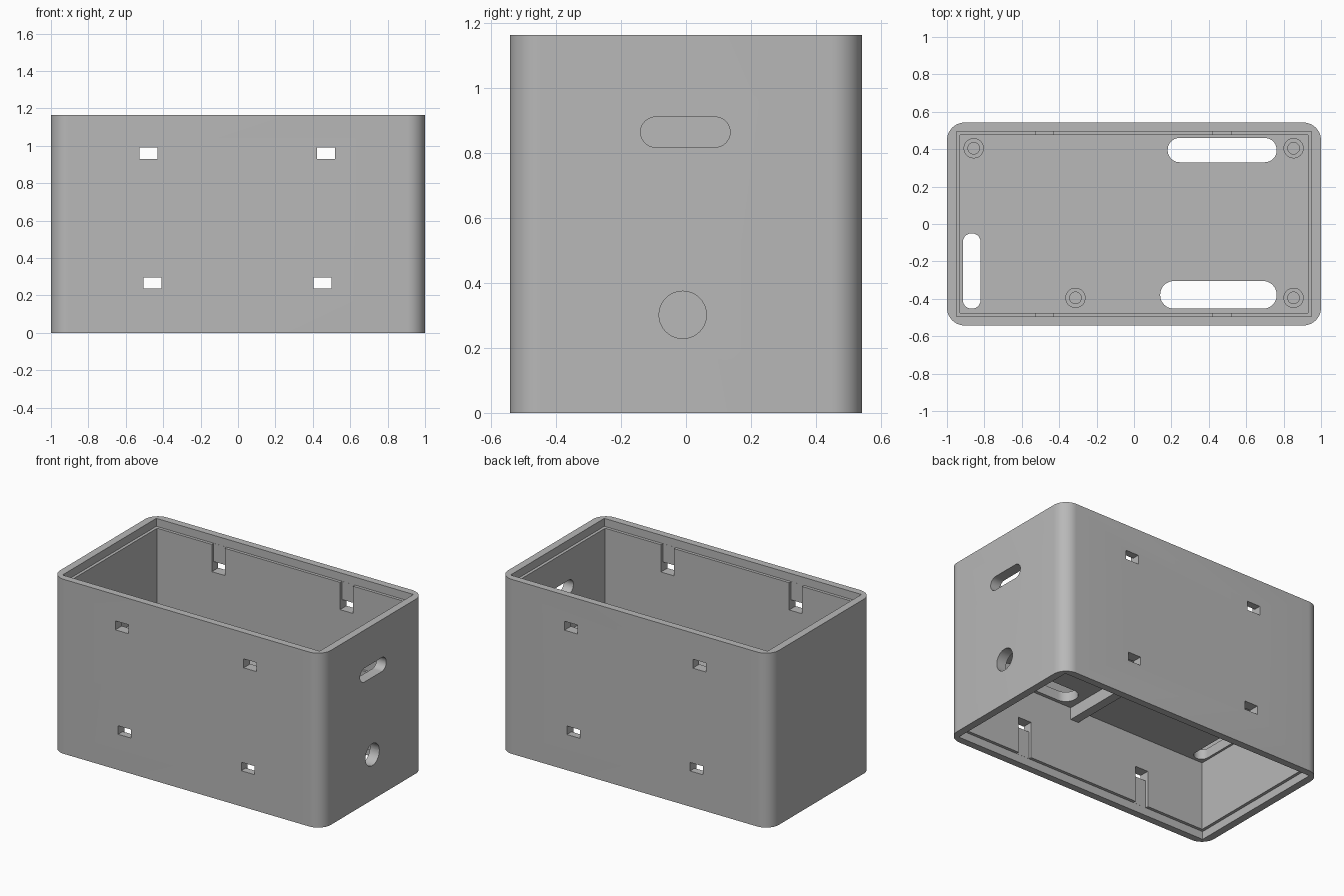
import bpy
import bmesh
from math import cos, sin, pi

cube = bpy.data.objects.get("Cube")
if cube:
    bpy.data.objects.remove(cube, do_unlink=True)

L, W, H = 2.0, 1.085, 1.165          # outer size
IX, IY = 0.93, 0.475                 # half size of the cavities
LIP = 0.02                           # step of the lid recess
LIP_H = 0.053                        # depth of the lid recess
FLOOR_LOW, FLOOR_TOP = 0.51, 0.575   # middle floor

grey = bpy.data.materials.new("matte grey")
grey.use_nodes = True
grey.diffuse_color = (0.48, 0.48, 0.48, 1)
grey.node_tree.nodes["Principled BSDF"].inputs["Base Color"].default_value = grey.diffuse_color


def prism(name, axis, u, v, d, r=0.0, steps=10):
    """Rounded rectangle spanning u and v, extruded over d along the axis."""
    place = {"x": lambda a, b, c: (c, a, b),
             "y": lambda a, b, c: (a, c, b),
             "z": lambda a, b, c: (a, b, c)}[axis]
    pts = []
    corners = ((u[1] - r, v[1] - r), (u[0] + r, v[1] - r),
               (u[0] + r, v[0] + r), (u[1] - r, v[0] + r))
    for i, (cu, cv) in enumerate(corners):
        for k in range(steps + 1 if r else 1):
            a = (i + k / steps) * pi / 2
            pts.append((cu + r * cos(a), cv + r * sin(a)))
    bm = bmesh.new()
    rings = [[bm.verts.new(place(a, b, c)) for a, b in pts] for c in d]
    bm.faces.new(rings[0])
    bm.faces.new(rings[1])
    for i in range(len(pts)):
        j = (i + 1) % len(pts)
        bm.faces.new((rings[0][i], rings[0][j], rings[1][j], rings[1][i]))
    bmesh.ops.remove_doubles(bm, verts=bm.verts, dist=1e-5)
    bmesh.ops.recalc_face_normals(bm, faces=bm.faces)
    mesh = bpy.data.meshes.new(name)
    bm.to_mesh(mesh)
    bm.free()
    mesh.materials.append(grey)
    obj = bpy.data.objects.new(name, mesh)
    bpy.context.collection.objects.link(obj)
    return obj


def activate(obj):
    bpy.ops.object.select_all(action="DESELECT")
    obj.select_set(True)
    bpy.context.view_layer.objects.active = obj


def cut(target, *shape):
    """Subtract a prism from the target and discard the cutter."""
    tool = prism("cutter", *shape)
    tool.hide_render = True
    mod = target.modifiers.new("cut", "BOOLEAN")
    mod.operation = "DIFFERENCE"
    mod.solver = "EXACT"
    mod.object = tool
    activate(target)
    bpy.ops.object.modifier_apply(modifier=mod.name)
    bpy.data.objects.remove(tool, do_unlink=True)


def smooth(obj):
    activate(obj)
    bpy.ops.object.shade_smooth_by_angle(angle=pi / 6)


def span(centre, half):
    return (centre - half, centre + half)


# Outer shell with rounded vertical corners
body = prism("enclosure_body", "z", span(0, L / 2), span(0, W / 2), (0, H), 0.095, 12)

# Upper and lower cavities, each with a stepped lid recess
for wall, depth in (((FLOOR_TOP, H + 0.1), (H - LIP_H, H + 0.1)),
                    ((-0.1, FLOOR_LOW), (-0.1, LIP_H))):
    cut(body, "z", span(0, IX), span(0, IY), wall)
    cut(body, "z", span(0, IX + LIP), span(0, IY + LIP), depth)

# Clip windows through front and back walls, with guide grooves up to the recess
for centres, window, groove in (((-0.478, 0.47), (0.93, 0.99), (0.93, H - LIP_H + 0.01)),
                                ((-0.458, 0.452), (0.238, 0.295), (LIP_H - 0.01, 0.295))):
    for x in centres:
        cut(body, "y", span(x, 0.048), window, span(0, 0.7))
        cut(body, "y", span(x, 0.048), groove, span(0, IY + LIP - 0.0005))

# Cable slot and round socket hole in the left wall
cut(body, "x", (-0.14, 0.136), span(0.865, 0.0465), (0.8, 1.1), 0.0464)
cut(body, "x", span(-0.01, 0.073), span(0.302, 0.073), (0.8, 1.1), 0.0729)

# Long slots through the middle floor
for u, v, r in (((0.18, 0.763), (0.33, 0.46), 0.064),
                ((0.14, 0.763), (-0.453, -0.305), 0.073),
                ((-0.915, -0.82), (-0.453, -0.05), 0.047)):
    cut(body, "z", u, v, (FLOOR_LOW - 0.05, FLOOR_TOP + 0.05), r)
smooth(body)

# Screw bosses on the middle floor
for name, x, y in (("back_right", -0.857, 0.405), ("back_left", 0.853, 0.405),
                   ("front_middle", -0.313, -0.395), ("front_left", 0.853, -0.395)):
    boss = prism("screw_boss_" + name, "z", span(x, 0.054), span(y, 0.054),
                 (FLOOR_TOP - 0.01, 0.62), 0.0539)
    cut(boss, "z", span(x, 0.031), span(y, 0.031), (FLOOR_TOP + 0.001, 0.7), 0.0309)
    smooth(boss)

# Divider rib under the middle floor
prism("floor_rib", "z", (0.035, 0.095), span(0, IY + 0.005), (0.43, FLOOR_LOW + 0.01))
